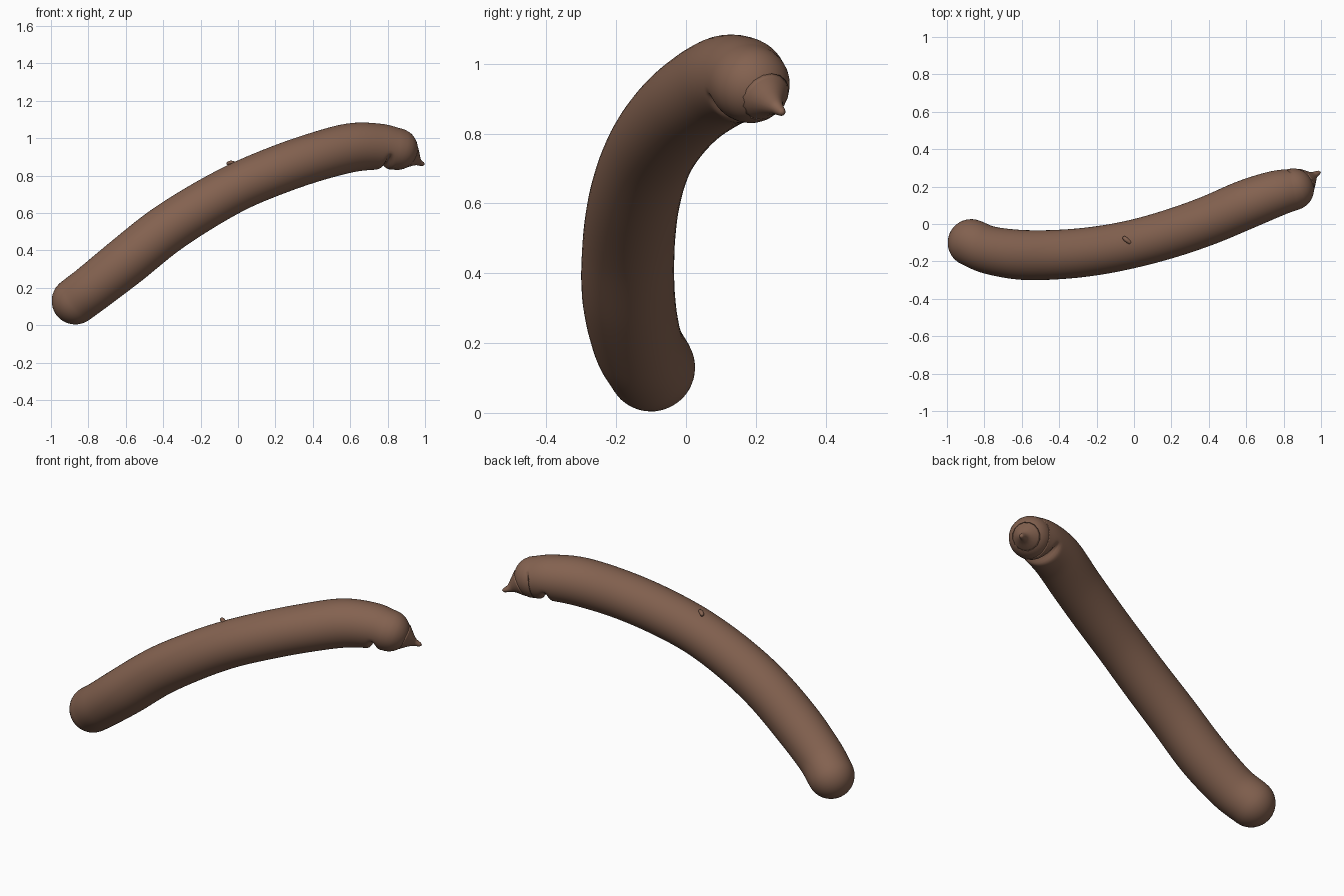
import bpy, bmesh, math
from mathutils import Vector

if "Cube" in bpy.data.objects:
    bpy.data.objects.remove(bpy.data.objects["Cube"])

skin = bpy.data.materials.new("warm brown")
skin.diffuse_color = (0.23, 0.122, 0.08, 1)
skin.use_nodes = True
skin.node_tree.nodes["Principled BSDF"].inputs["Base Color"].default_value = skin.diffuse_color


def spline(pts, per):
    """Catmull-Rom through (x, y, z, radius) points."""
    P = [Vector(p) for p in pts]
    P = [2 * P[0] - P[1]] + P + [2 * P[-1] - P[-2]]
    out = []
    for i in range(1, len(P) - 2):
        a, b, c, d = P[i - 1:i + 3]
        for k in range(per):
            t = k / per
            out.append(0.5 * (2 * b + (c - a) * t + (2 * a - 5 * b + 4 * c - d) * t * t
                              + (3 * b - a - 3 * c + d) * t ** 3))
    return out + [P[-2]]


def dome(end, direction, n=10):
    """Rings closing a tube end with a hemisphere."""
    c, r = end.to_3d(), end[3]
    return [(*(c + direction * r * math.sin(k / n * math.pi / 2)),
             r * math.cos(k / n * math.pi / 2)) for k in range(1, n)]


def sweep(name, rings, tips, sides, tweak=None):
    """Skin round rings along a path; tips are the two end points."""
    bm = bmesh.new()
    C = [Vector(r[:3]) for r in rings]
    loops = []
    for i, c in enumerate(C):
        t = (C[min(i + 1, len(C) - 1)] - C[max(i - 1, 0)]).normalized()
        side = Vector((-t.y, t.x, 0)).normalized()
        up = t.cross(side)
        loop = []
        for k in range(sides):
            a = 2 * math.pi * k / sides
            d = side * math.cos(a) + up * math.sin(a)
            p = c + d * rings[i][3]
            loop.append(bm.verts.new(tweak(p, d) if tweak else p))
        loops.append(loop)
    for a, b in zip(loops, loops[1:]):
        for k in range(sides):
            j = (k + 1) % sides
            bm.faces.new((a[k], a[j], b[j], b[k]))
    for loop, tip in ((loops[0], tips[0]), (loops[-1], tips[1])):
        v = bm.verts.new(tip)
        for k in range(sides):
            bm.faces.new((loop[k], loop[(k + 1) % sides], v))
    bmesh.ops.recalc_face_normals(bm, faces=bm.faces)
    for f in bm.faces:
        f.smooth = True
    me = bpy.data.meshes.new(name)
    bm.to_mesh(me)
    bm.free()
    me.materials.append(skin)
    ob = bpy.data.objects.new(name, me)
    bpy.context.collection.objects.link(ob)
    return ob


# Body: curved tube with rounded tail and head
path = spline([
    (-0.87, -0.10, 0.13, 0.126), (-0.77, -0.14, 0.205, 0.128),
    (-0.60, -0.165, 0.34, 0.133), (-0.40, -0.163, 0.50, 0.132),
    (-0.20, -0.143, 0.63, 0.130), (0.0, -0.105, 0.74, 0.128),
    (0.20, -0.05, 0.825, 0.129), (0.40, 0.02, 0.895, 0.130),
    (0.60, 0.105, 0.948, 0.131), (0.75, 0.16, 0.955, 0.123),
    (0.85, 0.185, 0.942, 0.112)], 12)
tail_dir = (path[0].to_3d() - path[3].to_3d()).normalized()
head_dir = Vector((0.76, 0.5, -0.42)).normalized()
rings = dome(path[0], tail_dir)[::-1] + path + dome(path[-1], head_dir)
tips = (path[0].to_3d() + tail_dir * path[0][3], path[-1].to_3d() + head_dir * path[-1][3])

along = Vector((0.92, 0.38, 0.0))
mouth_at = Vector((0.775, 0.17, 0.86)).dot(along)


def mouth(p, d):
    """Press a crease into the underside behind the head."""
    s = p.dot(along) - mouth_at
    under = max(0.0, min(1.0, (-d.z - 0.25) / 0.5))
    dent = 0.035 * math.exp(-(s / 0.018) ** 2) * under
    return p + Vector((0, 0, max(dent, 0)))


sweep("body", rings, tips, 48, mouth)

# Pointed nub on the head
nub = [(0.915, 0.228, 0.905, 0.075), (0.935, 0.24, 0.893, 0.052), (0.95, 0.25, 0.883, 0.034),
       (0.963, 0.26, 0.874, 0.021), (0.977, 0.269, 0.866, 0.015), (0.989, 0.275, 0.861, 0.011)]
sweep("nose_nub", spline(nub, 3), (Vector(nub[0][:3]), Vector((0.999, 0.278, 0.859))), 16)

# Small fin on the back
fin = [(-0.055, -0.072, 0.862, 0.010), (-0.04, -0.085, 0.868, 0.012), (-0.02, -0.10, 0.866, 0.010)]
sweep("back_fin", spline(fin, 4), (Vector((-0.06, -0.068, 0.86)), Vector((-0.01, -0.108, 0.862))), 10)
